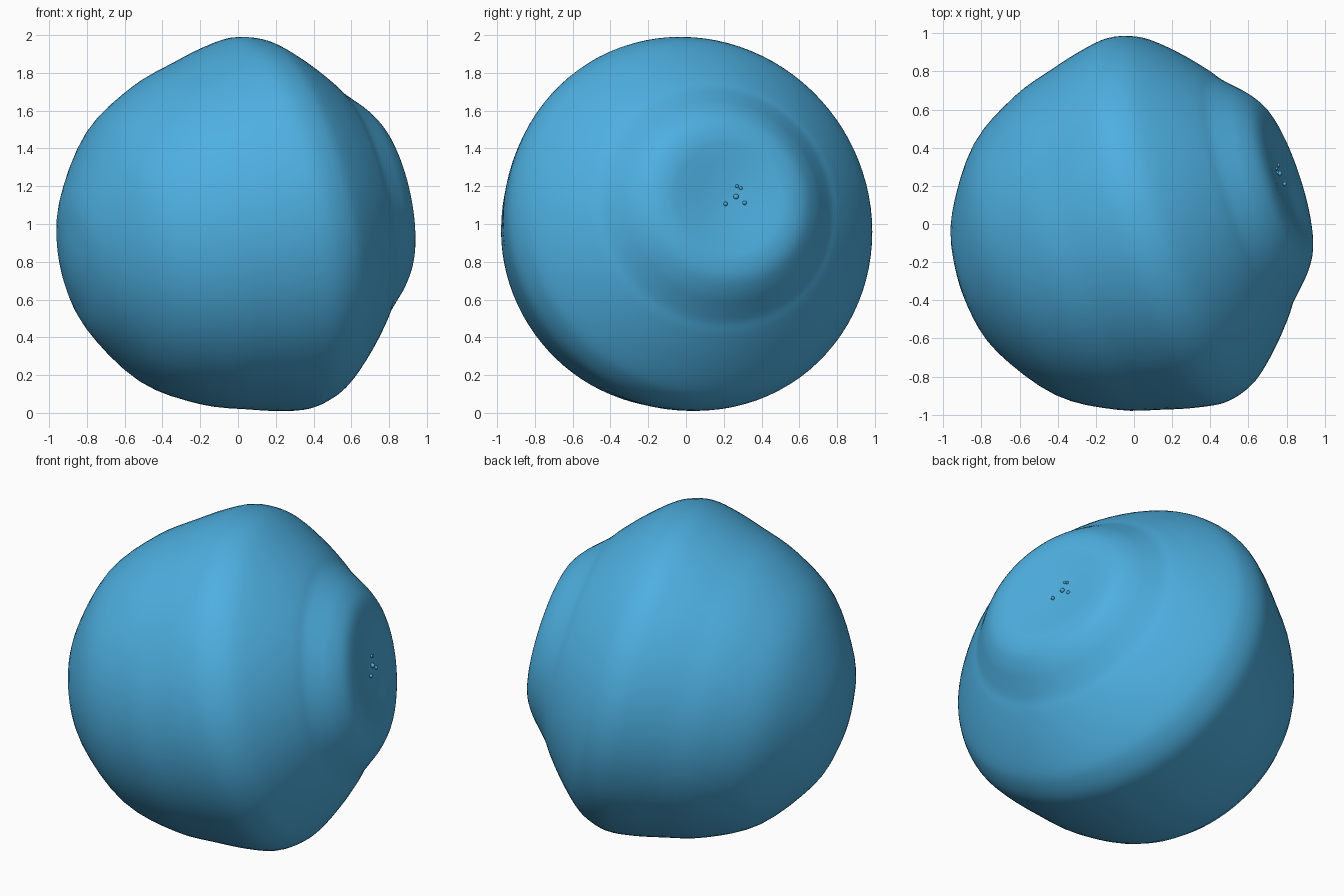
import bpy, bmesh, math
from mathutils import Vector

if "Cube" in bpy.data.objects:
    bpy.data.objects.remove(bpy.data.objects["Cube"])

AXIS = Vector((0.932, 0.303, 0.200)).normalized()
CENTER = Vector((0.010, -0.032, 0.970))
U = AXIS.cross(Vector((0, 0, 1))).normalized()
V = AXIS.cross(U)

blue = bpy.data.materials.new("sky_blue")
blue.diffuse_color = (0.075, 0.43, 0.75, 1)
blue.use_nodes = True
blue.node_tree.nodes["Principled BSDF"].inputs["Base Color"].default_value = blue.diffuse_color

# Half profile: distance along the axis, radius
PROFILE = [(-0.972, 0), (-0.948, 0.2), (-0.875, 0.415), (-0.655, 0.705),
           (-0.38, 0.868), (-0.14, 0.943), (0.03, 0.986), (0.17, 1.004),
           (0.29, 0.975), (0.38, 0.92), (0.5, 0.81), (0.6, 0.70),
           (0.65, 0.635), (0.71, 0.575), (0.775, 0.51), (0.83, 0.43),
           (0.851, 0.34), (0.845, 0.25), (0.828, 0.12), (0.82, 0)]


def smooth_curve(points, steps):
    """Catmull-Rom curve through the profile, mirrored over the axis at its ends."""
    p = [Vector(q) for q in points]
    p = [Vector((p[1].x, -p[1].y))] + p + [Vector((p[-2].x, -p[-2].y))]
    out = []
    for a, b, c, d in zip(p, p[1:], p[2:], p[3:]):
        for i in range(steps):
            t = i / steps
            out.append(0.5 * (2 * b + (c - a) * t + (2 * a - 5 * b + 4 * c - d) * t**2
                              + (3 * b - a - 3 * c + d) * t**3))
    out.append(p[-2])
    return out


def finish(bm, name):
    bmesh.ops.recalc_face_normals(bm, faces=bm.faces)
    for f in bm.faces:
        f.smooth = True
    mesh = bpy.data.meshes.new(name)
    bm.to_mesh(mesh)
    bm.free()
    mesh.materials.append(blue)
    bpy.context.collection.objects.link(bpy.data.objects.new(name, mesh))


# Ball body with raised ring and front dome, spun around the tilted axis
bm = bmesh.new()
verts = [bm.verts.new(CENTER + AXIS * q.x + U * q.y) for q in smooth_curve(PROFILE, 4)]
edges = [bm.edges.new(pair) for pair in zip(verts, verts[1:])]
bmesh.ops.spin(bm, geom=verts + edges, cent=CENTER, axis=AXIS,
               angle=2 * math.pi, steps=96, use_merge=True)
bmesh.ops.remove_doubles(bm, verts=bm.verts, dist=0.0005)
finish(bm, "ringed_ball_body")

# Tiny beads on the dished front: y, z, radius
BEADS = [(0.265, 1.145, 0.014), (0.21, 1.107, 0.011), (0.31, 1.112, 0.011),
         (0.27, 1.20, 0.009), (0.29, 1.19, 0.009)]
for i, (y, z, r) in enumerate(BEADS):
    depth = 0.827
    x = CENTER.x + (depth - AXIS.y * (y - CENTER.y) - AXIS.z * (z - CENTER.z)) / AXIS.x
    bm = bmesh.new()
    bmesh.ops.create_uvsphere(bm, u_segments=16, v_segments=10, radius=r)
    bmesh.ops.translate(bm, verts=bm.verts, vec=(x, y, z))
    finish(bm, f"front_bead_{i + 1}")
